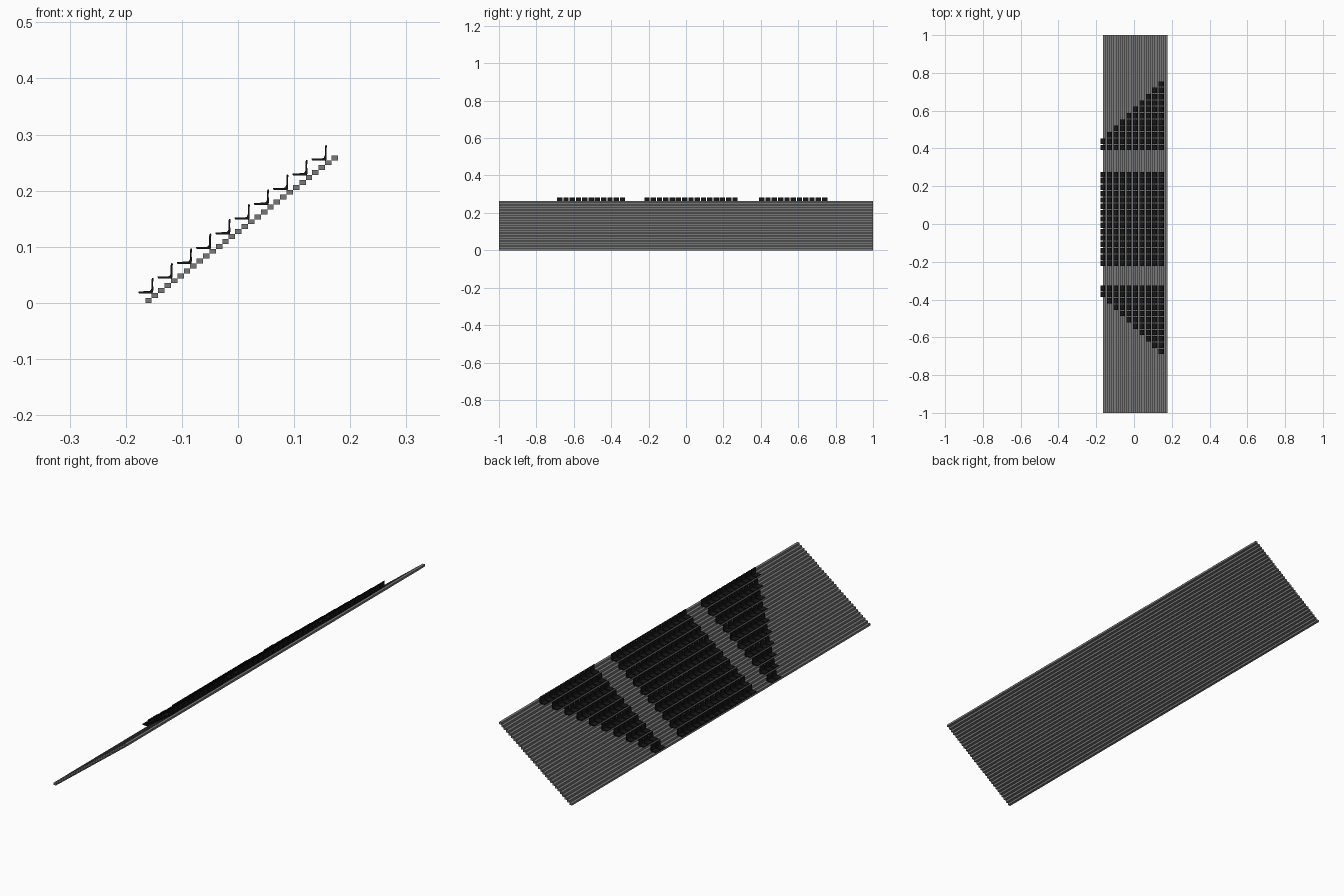
import bpy, bmesh
from mathutils import Vector

if "Cube" in bpy.data.objects:
    bpy.data.objects.remove(bpy.data.objects["Cube"])

ROWS, STEPS = 10, 30
RUN, RISE = 0.01144, 0.00876        # one step
SEAT_PITCH, SEAT_W = 0.0336, 0.0285


def material(name, v):
    m = bpy.data.materials.new(name)
    m.diffuse_color = (v, v, v, 1)
    m.use_nodes = True
    m.node_tree.nodes["Principled BSDF"].inputs["Base Color"].default_value = m.diffuse_color
    return m


def add_object(name, bm, mat):
    bmesh.ops.recalc_face_normals(bm, faces=bm.faces)
    me = bpy.data.meshes.new(name)
    bm.to_mesh(me)
    bm.free()
    me.materials.append(mat)
    ob = bpy.data.objects.new(name, me)
    bpy.context.collection.objects.link(ob)
    return ob


concrete = material("concrete_grey", 0.19)
plastic = material("seat_black", 0.008)

# Stepped terrace: one long plank repeated up the slope
bm = bmesh.new()
bmesh.ops.create_cube(bm, size=1)
for v in bm.verts:
    v.co = Vector((v.co.x * RUN, v.co.y * 2, v.co.z * RISE))
steps = add_object("terrace_steps", bm, concrete)
steps.location = (-0.1595, 0, RISE / 2)
arr = steps.modifiers.new("repeat", 'ARRAY')
arr.count = STEPS
arr.use_relative_offset = False
arr.use_constant_offset = True
arr.constant_offset_displace = (RUN, 0, RISE)

# Seat side profile (x, z): thin pan curving up into a slim backrest
PROFILE = [(-0.178, 0.0205), (-0.1765, 0.0168), (-0.153, 0.0168),
           (-0.1512, 0.0188), (-0.1508, 0.026), (-0.1515, 0.034),
           (-0.1505, 0.042), (-0.1508, 0.0445), (-0.153, 0.0445),
           (-0.1542, 0.041), (-0.1542, 0.033), (-0.1542, 0.026),
           (-0.156, 0.022), (-0.159, 0.0208)]


def add_seat(bm, row, y):
    dx, dz = row * 3 * RUN, row * 3 * RISE
    sides = []
    for s in (-0.5, 0.5):
        sides.append([bm.verts.new((x + dx, y + s * SEAT_W, z + dz))
                      for x, z in PROFILE])
    a, b = sides
    n = len(a)
    bm.faces.new(a)
    bm.faces.new(b[::-1])
    for i in range(n):
        j = (i + 1) % n
        bm.faces.new((a[i], b[i], b[j], a[j]))


def seat_block(name, start, direction, count):
    bm = bmesh.new()
    for row in range(ROWS):
        for k in range(count(row)):
            add_seat(bm, row, start + direction * (SEAT_PITCH * k + SEAT_W / 2))
    add_object(name, bm, plastic)


# Rectangular centre block and two wings that widen towards the top
seat_block("centre_seats", -0.223, 1, lambda r: 15)
seat_block("left_wing_seats", 0.391, 1, lambda r: r + 2)
seat_block("right_wing_seats", -0.325, -1, lambda r: r + 2)
